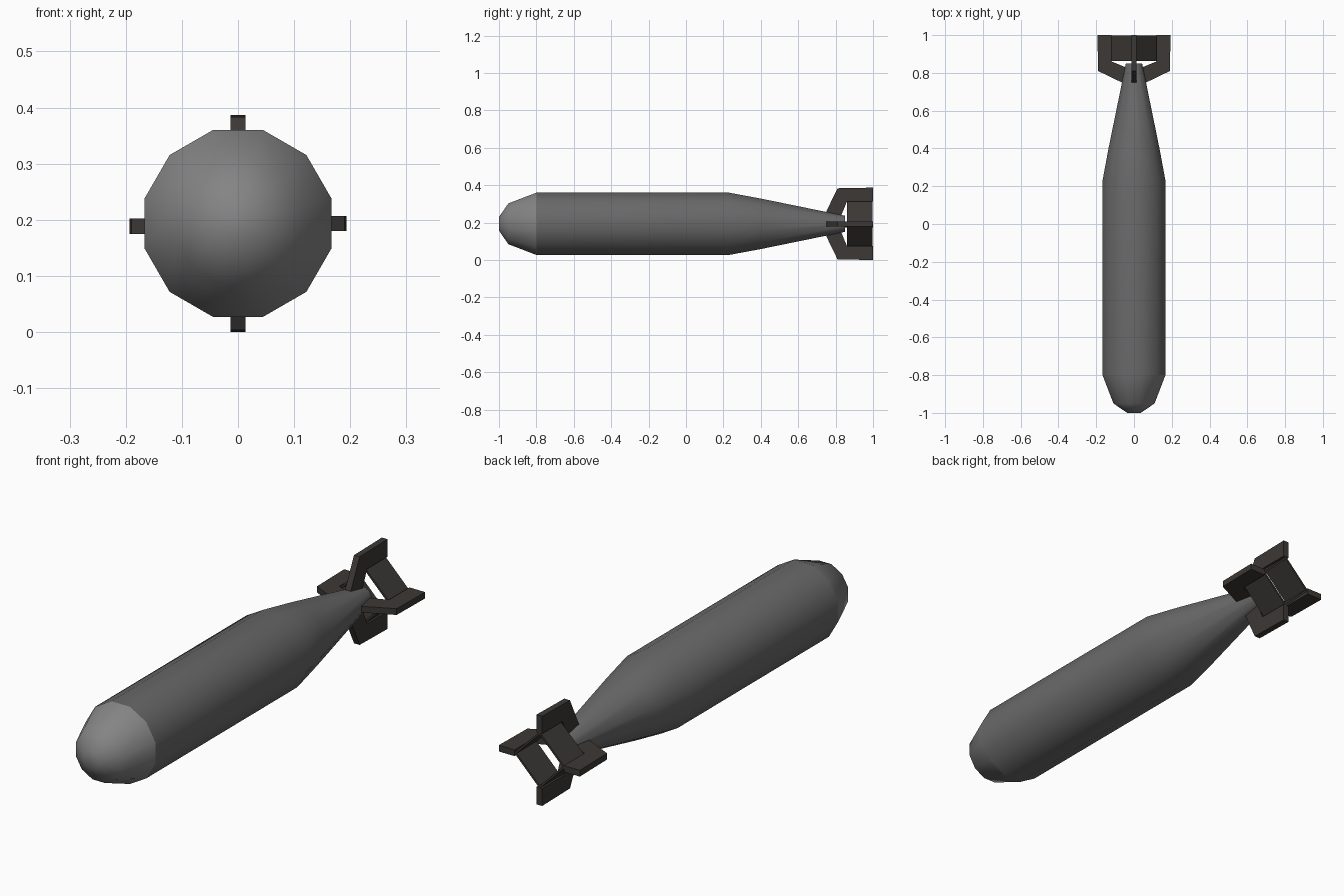
import bpy, bmesh, math
from mathutils import Matrix, Vector

if "Cube" in bpy.data.objects:
    bpy.data.objects.remove(bpy.data.objects["Cube"])

CZ = 0.1935          # height of the long axis
SIDES = 12


def material(name, rgb):
    m = bpy.data.materials.new(name)
    m.diffuse_color = (*rgb, 1)
    m.use_nodes = True
    m.node_tree.nodes["Principled BSDF"].inputs["Base Color"].default_value = m.diffuse_color
    return m


def finish(name, bm, mat, smooth=None):
    bmesh.ops.recalc_face_normals(bm, faces=bm.faces)
    me = bpy.data.meshes.new(name)
    bm.to_mesh(me)
    bm.free()
    ob = bpy.data.objects.new(name, me)
    bpy.context.collection.objects.link(ob)
    me.materials.append(mat)
    if smooth:
        bpy.ops.object.select_all(action='DESELECT')
        ob.select_set(True)
        bpy.context.view_layer.objects.active = ob
        bpy.ops.object.shade_smooth_by_angle(angle=math.radians(smooth))
    return ob


def lathe(name, profile, mat, cap_start, cap_end):
    """Twelve-sided body of (y, distance from axis to flat) rings."""
    bm = bmesh.new()
    rings = []
    for y, flat in profile:
        r = flat / math.cos(math.pi / SIDES)
        angles = [2 * math.pi * (i + 0.5) / SIDES for i in range(SIDES)]
        rings.append([bm.verts.new((r * math.cos(a), y, CZ + r * math.sin(a))) for a in angles])
    for a, b in zip(rings, rings[1:]):
        for i in range(SIDES):
            j = (i + 1) % SIDES
            bm.faces.new((a[i], a[j], b[j], b[i]))
    if cap_start:
        bm.faces.new(rings[0])
    if cap_end:
        bm.faces.new(rings[-1])
    return finish(name, bm, mat, 40)


def prism(name, outline, offset, turn, shift, mat):
    """Closed outline of 3D points extruded by offset, turned about the axis."""
    bm = bmesh.new()
    face = bm.faces.new([bm.verts.new(p) for p in outline])
    ext = bmesh.ops.extrude_face_region(bm, geom=[face])
    moved = [g for g in ext['geom'] if isinstance(g, bmesh.types.BMVert)]
    bmesh.ops.translate(bm, verts=moved, vec=offset)
    place = Matrix.Translation((0, 0, CZ + shift)) @ Matrix.Rotation(turn, 4, 'Y')
    bmesh.ops.transform(bm, matrix=place, verts=bm.verts)
    return finish(name, bm, mat)


shell = material("shell_grey", (0.14, 0.14, 0.14))
nose = material("nose_grey", (0.23, 0.23, 0.23))
dark = material("fin_dark", (0.045, 0.04, 0.036))

# Nose cap and main casing
lathe("nose_cap", [(-1, 0.036), (-0.95, 0.109), (-0.8, 0.1665)], nose, True, False)
lathe("casing", [(-0.8, 0.1665), (0.23, 0.1665), (0.4, 0.135), (0.85, 0.043)], shell, False, True)

# Four bent tail fins, outline given as (y, radius)
T = 0.0135
FIN = [(0.75, 0.05), (0.75, 0.066), (0.81, 0.19), (1.0, 0.1935),
       (1.0, 0.118), (0.86, 0.118), (0.83, 0.045), (0.83, 0.03)]
for k, side in enumerate(("top", "right", "bottom", "left")):
    prism("tail_fin_" + side, [(-T, y, r) for y, r in FIN], (2 * T, 0, 0),
          k * math.pi / 2, -0.005 if side == "left" else 0, dark)

# Four plates joining neighbouring fins into an open diamond
D, W = 0.122, 0.012
for k in range(4):
    prism("tail_plate_%d" % (k + 1),
          [(0, 0.862, D), (D, 0.862, 0), (D - W, 0.862, 0), (0, 0.862, D - W)],
          (0, 0.136, 0), k * math.pi / 2, 0, dark)
